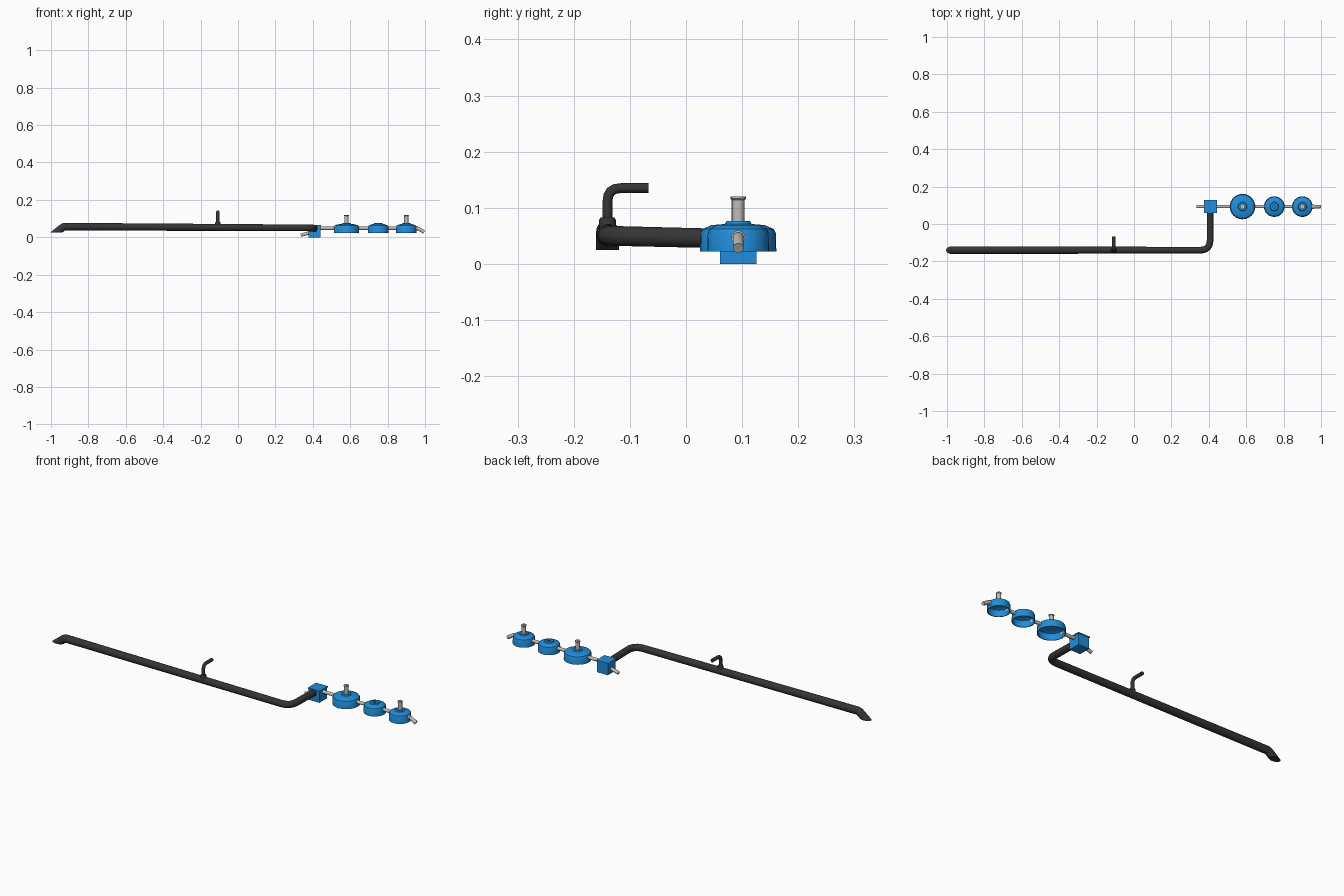
import bpy, bmesh, math
from mathutils import Vector

if "Cube" in bpy.data.objects:
    bpy.data.objects.remove(bpy.data.objects["Cube"])


def material(name, rgb):
    m = bpy.data.materials.new(name)
    m.diffuse_color = (*rgb, 1)
    m.use_nodes = True
    m.node_tree.nodes["Principled BSDF"].inputs["Base Color"].default_value = m.diffuse_color
    return m


DARK = material("dark rubber", (0.035, 0.035, 0.035))
BLUE = material("blue plastic", (0.015, 0.27, 0.70))
GREY = material("light grey metal", (0.52, 0.51, 0.48))
YC = 0.093      # y of the blue row
YP = -0.14      # y of the long dark pipe


def finish(name, bm, mat, angle=35):
    bmesh.ops.remove_doubles(bm, verts=bm.verts, dist=1e-5)
    bmesh.ops.recalc_face_normals(bm, faces=bm.faces)
    me = bpy.data.meshes.new(name)
    bm.to_mesh(me)
    bm.free()
    ob = bpy.data.objects.new(name, me)
    bpy.context.collection.objects.link(ob)
    me.materials.append(mat)
    bpy.ops.object.select_all(action='DESELECT')
    ob.select_set(True)
    bpy.context.view_layer.objects.active = ob
    bpy.ops.object.shade_smooth_by_angle(angle=math.radians(angle))
    return ob


def rounded(path, i, radius, steps=6):
    """Replace corner i of a path by an arc-like bend."""
    p = [Vector(v) for v in path]
    a = p[i] + (p[i - 1] - p[i]).normalized() * radius
    b = p[i] + (p[i + 1] - p[i]).normalized() * radius
    bend = []
    for k in range(steps + 1):
        t = k / steps
        bend.append(a * (1 - t) ** 2 + p[i] * 2 * t * (1 - t) + b * t * t)
    return p[:i] + bend + p[i + 1:]


def tube(name, path, r0, r1, mat, sides=16, start_cut=None):
    """Sweep a circle along a path with mitred joints and capped ends."""
    p = [Vector(v) for v in path]
    bm = bmesh.new()
    rings = []
    d = (p[1] - p[0]).normalized()
    u = d.orthogonal().normalized()
    total = sum((b - a).length for a, b in zip(p, p[1:]))
    run = 0
    for i, c in enumerate(p):
        nd = (p[min(i + 1, len(p) - 1)] - p[min(i, len(p) - 2)]).normalized()
        n = (d + nd).normalized()
        if i == 0 and start_cut:
            n = Vector(start_cut)
        if i:
            run += (c - p[i - 1]).length
        r = r0 + (r1 - r0) * run / total
        v = d.cross(u)
        ring = []
        for k in range(sides):
            a = 2 * math.pi * k / sides
            o = (u * math.cos(a) + v * math.sin(a)) * r
            o -= d * (o.dot(n) / d.dot(n))
            ring.append(bm.verts.new(c + o))
        rings.append(ring)
        u = d.rotation_difference(nd) @ u
        d = nd
    for a, b in zip(rings, rings[1:]):
        for k in range(sides):
            j = (k + 1) % sides
            bm.faces.new((a[k], a[j], b[j], b[k]))
    bm.faces.new(rings[0])
    bm.faces.new(rings[-1])
    return finish(name, bm, mat)


def lathe(name, profile, x, y, mat, sides=32):
    bm = bmesh.new()
    vs = [bm.verts.new((x + r, y, z)) for r, z in profile]
    es = [bm.edges.new(e) for e in zip(vs, vs[1:])]
    bmesh.ops.spin(bm, geom=vs + es, cent=(x, y, 0), axis=(0, 0, 1),
                   angle=2 * math.pi, steps=sides, use_merge=True)
    return finish(name, bm, mat)


def box(name, centre, size, mat):
    bm = bmesh.new()
    bmesh.ops.create_cube(bm, size=1)
    for v in bm.verts:
        v.co = Vector(c + q * s for c, q, s in zip(centre, v.co, size))
    return finish(name, bm, mat)


# Long dark pipe: slanted mouth, straight run, elbow into the box
path = [(-0.972, YP, 0.025), (-0.932, YP, 0.057), (0.407, YP, 0.05), (0.407, 0.07, 0.045)]
path = rounded(path, 2, 0.055)
path = rounded(path, 1, 0.012, 3)
tube("long_pipe", path, 0.0205, 0.0175, DARK, start_cut=(0, 0, -1))

# Bent side handle with its collar
hx = -0.108
handle = rounded([(hx, YP, 0.06), (hx, YP, 0.135), (hx, -0.067, 0.135)], 1, 0.024, 4)
tube("side_handle", handle, 0.009, 0.009, DARK, 12)
lathe("handle_collar", [(0, 0.06), (0.015, 0.06), (0.015, 0.078), (0.012, 0.083), (0, 0.083)],
      hx, YP, DARK, 16)

# Junction box with lid, and its low outlet
box("junction_box", (0.41, YC, 0.03), (0.064, 0.065, 0.06), BLUE)
box("junction_lid", (0.41, YC, 0.062), (0.07, 0.07, 0.006), BLUE)
tube("low_outlet", [(0.336, YC, 0.011), (0.39, YC, 0.026)], 0.009, 0.009, GREY, 12)

# Hollow blue cups, two of them with a stem
for i, (x, R, stem) in enumerate([(0.58, 0.068, True), (0.75, 0.055, False), (0.9, 0.055, True)], 1):
    t = 0.004
    lathe(f"cup_{i}", [
        (R - t, 0.022), (R, 0.022), (R * 0.985, 0.055), (R * 0.93, 0.062), (R * 0.7, 0.069),
        (0.024, 0.071), (0.021, 0.076), (0.008, 0.076), (0.008, 0.066), (0, 0.066),
        (0, 0.062), (R * 0.68, 0.062), (R * 0.9, 0.056), (R - t, 0.05), (R - t, 0.022)],
        x, YC, BLUE)
    if stem:
        lathe(f"stem_{i}", [(0, 0.066), (0.0115, 0.066), (0.0115, 0.114), (0.0135, 0.116),
                            (0.0135, 0.12), (0.004, 0.12), (0.004, 0.112), (0, 0.112)],
              x, YC, GREY, 16)

# Grey connecting pipes between the cups
for i, (a, b) in enumerate([(0.435, 0.517), (0.643, 0.7), (0.8, 0.85)], 1):
    tube(f"link_pipe_{i}", [(a, YC, 0.048), (b, YC, 0.048)], 0.009, 0.009, GREY, 12)

# End nozzle, bent downwards, with a collar
tube("nozzle_collar", [(0.948, YC, 0.047), (0.962, YC, 0.047)], 0.0125, 0.0125, GREY, 12)
tube("end_nozzle", [(0.95, YC, 0.047), (0.965, YC, 0.046), (0.995, YC, 0.028)],
     0.01, 0.01, GREY, 12)
